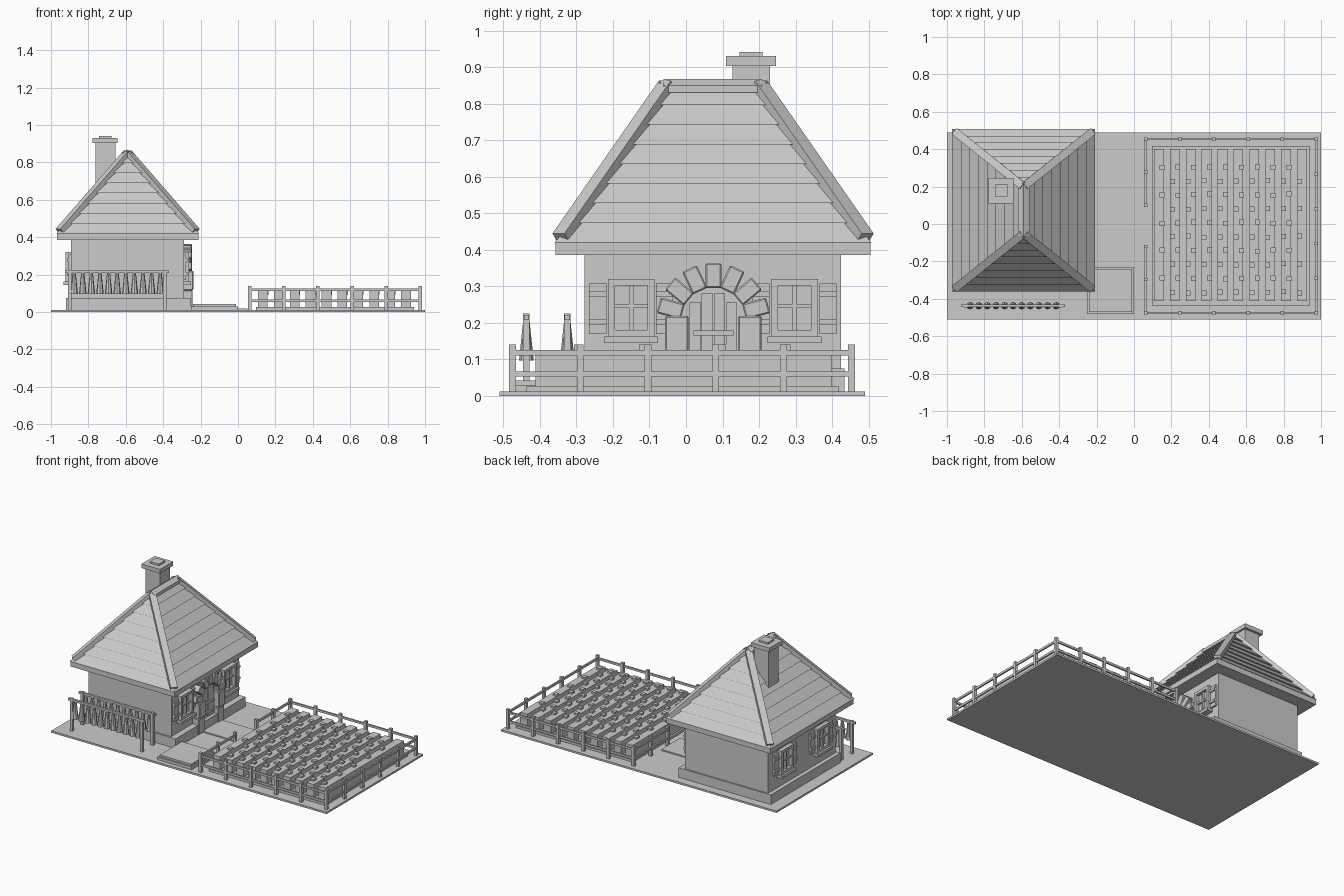
import bpy, bmesh, math, random
from mathutils import Vector, Matrix

random.seed(4)
cube = bpy.data.objects.get("Cube")
if cube:
    bpy.data.objects.remove(cube)

clay = bpy.data.materials.new("warm_grey")
clay.use_nodes = True
GREY = (0.6, 0.6, 0.6, 1)
clay.diffuse_color = GREY
clay.node_tree.nodes["Principled BSDF"].inputs["Base Color"].default_value = GREY


def finish(name, bm):
    bmesh.ops.recalc_face_normals(bm, faces=bm.faces)
    mesh = bpy.data.meshes.new(name)
    bm.to_mesh(mesh)
    bm.free()
    mesh.materials.append(clay)
    obj = bpy.data.objects.new(name, mesh)
    bpy.context.scene.collection.objects.link(obj)
    return obj


def add_box(bm, x, y, z, rot=None):
    """Box from (min, max) ranges, optionally turned about its centre."""
    size = Matrix.Diagonal((x[1] - x[0], y[1] - y[0], z[1] - z[0], 1))
    mid = Matrix.Translation((sum(x) / 2, sum(y) / 2, sum(z) / 2))
    bmesh.ops.create_cube(bm, size=1, matrix=mid @ (rot or Matrix()) @ size)


def add_beam(bm, a, b, width, depth):
    a, b = Vector(a), Vector(b)
    along = (b - a).normalized()
    side = along.cross(Vector((0, 0, 1))).normalized()
    up = side.cross(along)
    turn = Matrix((side, up, along)).transposed().to_4x4()
    size = Matrix.Diagonal((width, depth, (b - a).length, 1))
    bmesh.ops.create_cube(bm, size=1, matrix=Matrix.Translation((a + b) / 2) @ turn @ size)


def boxes(name, *ranges):
    bm = bmesh.new()
    for r in ranges:
        add_box(bm, *r)
    return finish(name, bm)


# Ground, paving and house body
boxes("ground", ((-1, 1), (-0.51, 0.49), (0, 0.012)))
boxes("door_path", ((-0.26, 0.05), (-0.01, 0.185), (0.01, 0.02)))
boxes("side_platform", ((-0.25, 0), (-0.48, -0.23), (0.01, 0.03)),
      ((-0.24, -0.01), (-0.47, -0.24), (0.03, 0.042)))
boxes("foundation", ((-0.92, -0.25), (-0.29, 0.434), (0.01, 0.075)))
boxes("walls", ((-0.893, -0.29), (-0.278, 0.424), (0.07, 0.4)))
boxes("eave_board", ((-0.968, -0.21), (-0.357, 0.505), (0.385, 0.42)))

# Hipped roof made of overlapping plank courses
CX, CY, ZE, ZR = -0.59, 0.074, 0.42, 0.85
HX, HY, RIDGE = 0.37, 0.422, 0.13


def roof_ring(bm, t, lift):
    hx = HX * (1 - t) + lift
    hy = HY + (RIDGE - HY) * t + lift
    z = ZE + (ZR - ZE) * t
    return [bm.verts.new((CX + sx * hx, CY + sy * hy, z))
            for sx, sy in ((-1, -1), (1, -1), (1, 1), (-1, 1))]


bm = bmesh.new()
rings = []
COURSES = 8
for i in range(COURSES):
    rings.append(roof_ring(bm, i / COURSES, 0.012))
    rings.append(roof_ring(bm, (i + 1) / COURSES, 0.001))
for low, high in zip(rings, rings[1:]):
    for k in range(4):
        n = (k + 1) % 4
        bm.faces.new((low[k], low[n], high[n], high[k]))
bm.faces.new(rings[0])
bm.faces.new(rings[-1])
finish("roof_planks", bm)

bm = bmesh.new()
for sx in (-1, 1):
    for sy in (-1, 1):
        add_beam(bm, (CX + sx * 0.363, CY + sy * 0.416, ZE + 0.012),
                 (CX, CY + sy * 0.125, ZR), 0.042, 0.034)
finish("hip_beams", bm)

# Ridge cap with a shallow peaked section
bm = bmesh.new()
ends = [[bm.verts.new((CX + x, y, z)) for x, z in
         ((-0.03, 0.83), (0.03, 0.83), (0.03, 0.85), (0, 0.868), (-0.03, 0.85))]
        for y in (-0.062, 0.208)]
for k in range(5):
    n = (k + 1) % 5
    bm.faces.new((ends[0][k], ends[0][n], ends[1][n], ends[1][k]))
for e in ends:
    bm.faces.new(e)
finish("ridge_cap", bm)

boxes("chimney", ((-0.762, -0.655), (0.127, 0.23), (0.5, 0.91)),
      ((-0.778, -0.643), (0.11, 0.246), (0.903, 0.93)),
      ((-0.742, -0.677), (0.147, 0.21), (0.93, 0.942)))


# Shuttered windows; out is the direction the wall faces
def window(name, wall, out, yc):
    bm = bmesh.new()

    def part(y0, y1, z0, z1, depth):
        add_box(bm, sorted((wall - out * 0.01, wall + out * depth)), (yc + y0, yc + y1), (z0, z1))
    part(-0.055, 0.055, 0.17, 0.312, 0.006)
    for s in (-1, 1):
        part(*sorted((s * 0.045, s * 0.064)), 0.162, 0.32, 0.028)
        part(*sorted((s * 0.068, s * 0.115)), 0.17, 0.308, 0.012)
        for z in (0.195, 0.27):
            part(*sorted((s * 0.068, s * 0.115)), z, z + 0.016, 0.02)
    for z in (0.162, 0.302):
        part(-0.05, 0.05, z, z + 0.018, 0.027)
    part(-0.006, 0.006, 0.17, 0.31, 0.02)
    part(-0.05, 0.05, 0.24, 0.251, 0.019)
    part(-0.074, 0.074, 0.145, 0.162, 0.04)
    finish(name, bm)


for label, wall, out, yc in (("right_front", -0.29, 1, -0.15), ("right_back", -0.29, 1, 0.297),
                             ("left_front", -0.893, -1, -0.115), ("left_back", -0.893, -1, 0.26)):
    window(label + "_window", wall, out, yc)

# Arched plank door with its stone surround
DY = 0.075
bm = bmesh.new()
for k, top in enumerate((0.255, 0.28, 0.28, 0.255)):
    y = DY - 0.066 + k * 0.033
    add_box(bm, (-0.3, -0.272), (y + 0.001, y + 0.032), (0.06, top))
for z in (0.1, 0.165):
    add_box(bm, (-0.3, -0.262), (DY - 0.055, DY + 0.055), (z, z + 0.014))
finish("door", bm)

bm = bmesh.new()
for s in (-1, 1):
    y = DY + s * 0.1
    for k in range(2):
        add_box(bm, (-0.3, -0.243 + 0.004 * k), (y - 0.032, y + 0.032), (0.012 + k * 0.104, 0.115 + k * 0.104))
for k in range(7):
    a = math.radians(15 + 25 * k)
    y, z = DY + 0.121 * math.cos(a), 0.208 + 0.121 * math.sin(a)
    add_box(bm, (-0.3, -0.246), (y - 0.034, y + 0.034), (z - 0.022, z + 0.022), Matrix.Rotation(a, 4, "X"))
arch = finish("door_stones", bm)
bevel = arch.modifiers.new("soft_edges", "BEVEL")
bevel.width = 0.004

# Drying racks with hanging bundles
for name, y in (("front_rack", -0.437), ("back_rack", -0.325)):
    bm = bmesh.new()
    for x in (-0.9, -0.392):
        add_box(bm, (x - 0.009, x + 0.009), (y - 0.009, y + 0.009), (0.01, 0.225))
    add_box(bm, (-0.925, -0.37), (y - 0.007, y + 0.007), (0.208, 0.222))
    for k in range(11):
        bmesh.ops.create_cone(bm, cap_ends=True, segments=8, radius1=0.02, radius2=0.008, depth=0.115,
                              matrix=Matrix.Translation((-0.876 + k * 0.046, y, 0.155)))
    finish(name, bm)

# Garden fence: posts and two rails, open at the gate
bm = bmesh.new()
X0, X1, Y0, Y1 = 0.062, 0.975, -0.475, 0.453
posts = set()
runs = [((X0, Y0), (X1, Y0), 5), ((X0, Y1), (X1, Y1), 5), ((X1, Y0), (X1, Y1), 5),
        ((X0, Y0), (X0, -0.12), 2), ((X0, 0.1), (X0, Y1), 2)]
for a, b, n in runs:
    a, b = Vector(a), Vector(b)
    for k in range(n + 1):
        p = a.lerp(b, k / n)
        posts.add((round(p.x, 3), round(p.y, 3)))
    for z in (0.06, 0.118):
        add_box(bm, (a.x - 0.005, b.x + 0.005), (a.y - 0.005, b.y + 0.005), (z - 0.007, z + 0.007))
for x, y in sorted(posts):
    add_box(bm, (x - 0.009, x + 0.009), (y - 0.009, y + 0.009), (0.01, 0.14))
finish("garden_fence", bm)

# Garden bed, planted rows and staggered crops
boxes("garden_bed", ((0.095, 0.942), (-0.437, 0.417), (0.01, 0.027)))
rows = [0.133 + 0.085 * k for k in range(10)]
boxes("garden_rows", *[((x - 0.026, x + 0.026), (-0.412, 0.4), (0.02, 0.113)) for x in rows])
bm = bmesh.new()
for k, x in enumerate(rows[:-1]):
    for j in range(10):
        cx = x + (0.072 if j % 2 else 0.016)
        cy = 0.305 - j * 0.0745 + random.uniform(-0.004, 0.004)
        add_box(bm, (cx - 0.013, cx + 0.013), (cy - 0.013, cy + 0.013), (0.09, 0.124))
finish("garden_crops", bm)
